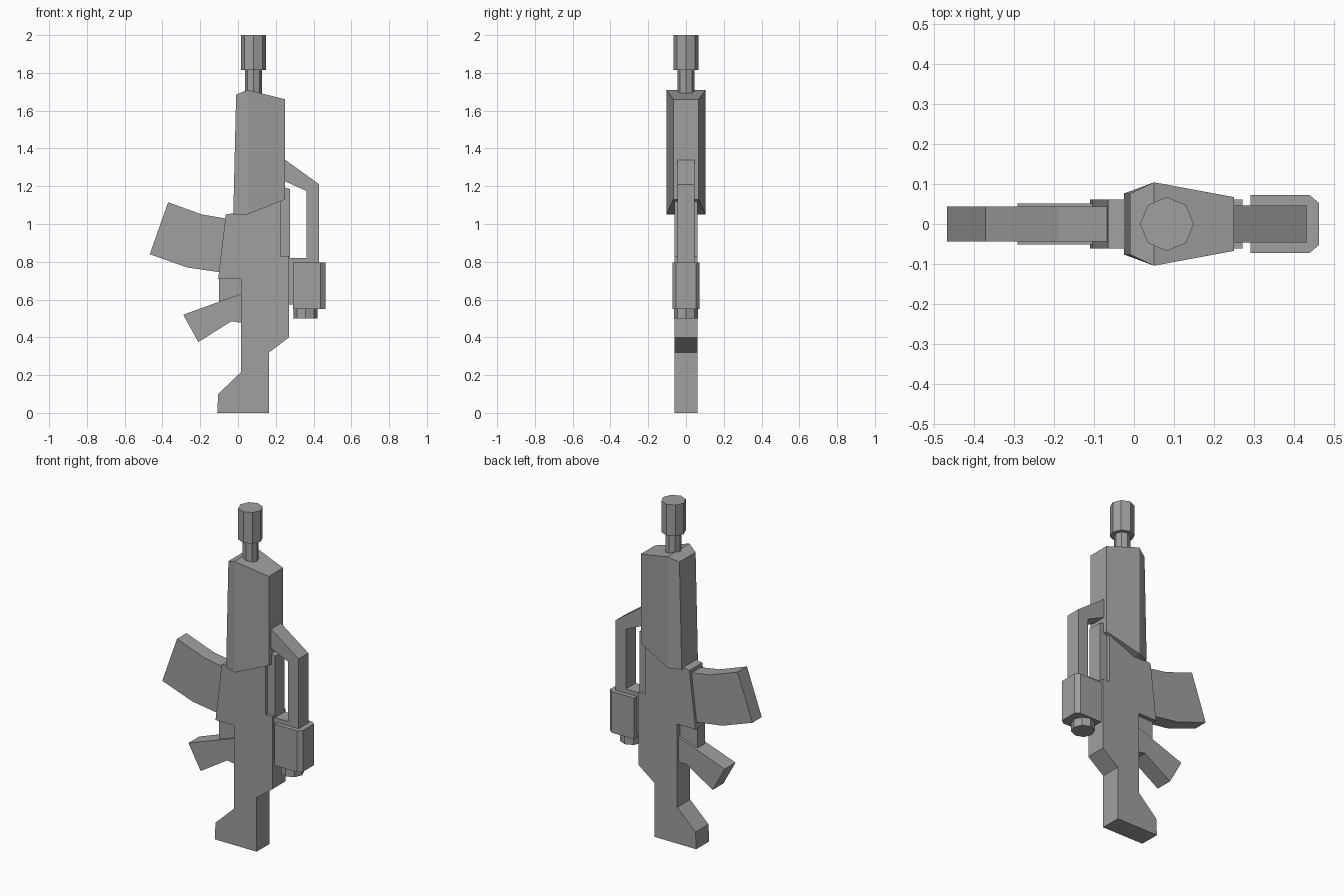
import bpy
import bmesh

cube = bpy.data.objects.get("Cube")
if cube:
    bpy.data.objects.remove(cube, do_unlink=True)

grey = bpy.data.materials.new("plain_grey")
grey.use_nodes = True
colour = (0.35, 0.35, 0.35, 1)
grey.diffuse_color = colour
grey.node_tree.nodes["Principled BSDF"].inputs["Base Color"].default_value = colour


def finish(name, bm):
    """Turn a bmesh into a flat-shaded grey object."""
    bmesh.ops.recalc_face_normals(bm, faces=bm.faces[:])
    mesh = bpy.data.meshes.new(name)
    bm.to_mesh(mesh)
    bm.free()
    mesh.materials.append(grey)
    obj = bpy.data.objects.new(name, mesh)
    bpy.context.collection.objects.link(obj)
    return obj


def slab(name, outline, half):
    """Side profile (x, z) extruded evenly to both sides of y = 0."""
    bm = bmesh.new()
    face = bm.faces.new([bm.verts.new((x, -half, z)) for x, z in outline])
    grown = bmesh.ops.extrude_face_region(bm, geom=[face])["geom"]
    verts = [g for g in grown if isinstance(g, bmesh.types.BMVert)]
    bmesh.ops.translate(bm, verts=verts, vec=(0, 2 * half, 0))
    return finish(name, bm)


def box(name, x0, x1, z0, z1, half):
    return slab(name, [(x0, z0), (x1, z0), (x1, z1), (x0, z1)], half)


def octagon_rod(name, x, z0, z1, radius):
    bm = bmesh.new()
    bmesh.ops.create_cone(bm, cap_ends=True, segments=8, radius1=radius,
                          radius2=radius, depth=z1 - z0)
    bmesh.ops.translate(bm, verts=bm.verts[:], vec=(x, 0, (z0 + z1) / 2))
    return finish(name, bm)


# Receiver and shoulder stock in one flat profile
slab("receiver_and_stock", [
    (-0.11, 0), (0.165, 0), (0.165, 0.32), (0.27, 0.4), (0.27, 0.83),
    (0.225, 0.83), (0.225, 1.25), (0.02, 1.25), (0.02, 1.065), (-0.065, 1.05),
    (-0.105, 0.71), (0.015, 0.71), (0.015, 0.215), (-0.105, 0.1)], 0.061)

# Handguard: three cross sections, each (x at bottom, x at top, half width, z range)
bm = bmesh.new()
rings = []
for x_low, x_high, half, low, high in [
        (-0.025, -0.01, 0.076, 1.05, 1.685),
        (0.05, 0.05, 0.104, 1.05, 1.71),
        (0.25, 0.25, 0.067, 1.13, 1.66)]:
    rings.append([bm.verts.new(p) for p in (
        (x_low, -half, low), (x_low, half, low),
        (x_high, half, high), (x_high, -half, high))])
for a, b in zip(rings, rings[1:]):
    for i in range(4):
        j = (i + 1) % 4
        bm.faces.new((a[i], a[j], b[j], b[i]))
bm.faces.new(rings[0])
bm.faces.new(rings[-1])
finish("handguard", bm)

# Barrel and muzzle
octagon_rod("barrel", 0.082, 1.6, 1.83, 0.044)
octagon_rod("muzzle", 0.082, 1.815, 2.0, 0.067)

# Curved magazine, grip and trigger block
slab("magazine", [(-0.37, 1.115), (-0.19, 1.05), (-0.04, 1.025), (-0.07, 0.75),
                  (-0.1, 0.745), (-0.27, 0.77), (-0.467, 0.84)], 0.044)
slab("grip", [(-0.29, 0.52), (0.03, 0.635), (0.03, 0.475), (-0.035, 0.485),
              (-0.21, 0.375)], 0.051)
slab("trigger_block", [(-0.1, 0.72), (0.03, 0.72), (0.03, 0.6), (-0.1, 0.585)], 0.036)

# Carry handle, its foot and the sight rail
slab("carry_handle", [(0.24, 1.347), (0.25, 1.34), (0.43, 1.21), (0.43, 0.78),
                      (0.362, 0.78), (0.362, 1.175), (0.24, 1.23)], 0.046)
box("handle_foot", 0.2, 0.38, 0.575, 0.82, 0.046)
slab("sight_rail", [(0.21, 0.8), (0.275, 0.8), (0.275, 1.185), (0.24, 1.195),
                    (0.21, 1.195)], 0.044)

# Scope box with its two outer edges chamfered, plus the knob below
bm = bmesh.new()
base = bm.faces.new([bm.verts.new((x, y, 0.55)) for x, y in [
    (0.29, -0.072), (0.438, -0.072), (0.462, -0.052),
    (0.462, 0.052), (0.438, 0.072), (0.29, 0.072)]])
top = bmesh.ops.extrude_face_region(bm, geom=[base])["geom"]
bmesh.ops.translate(bm, verts=[g for g in top if isinstance(g, bmesh.types.BMVert)],
                    vec=(0, 0, 0.245))
finish("scope_box", bm)
octagon_rod("scope_knob", 0.358, 0.5, 0.56, 0.064)
